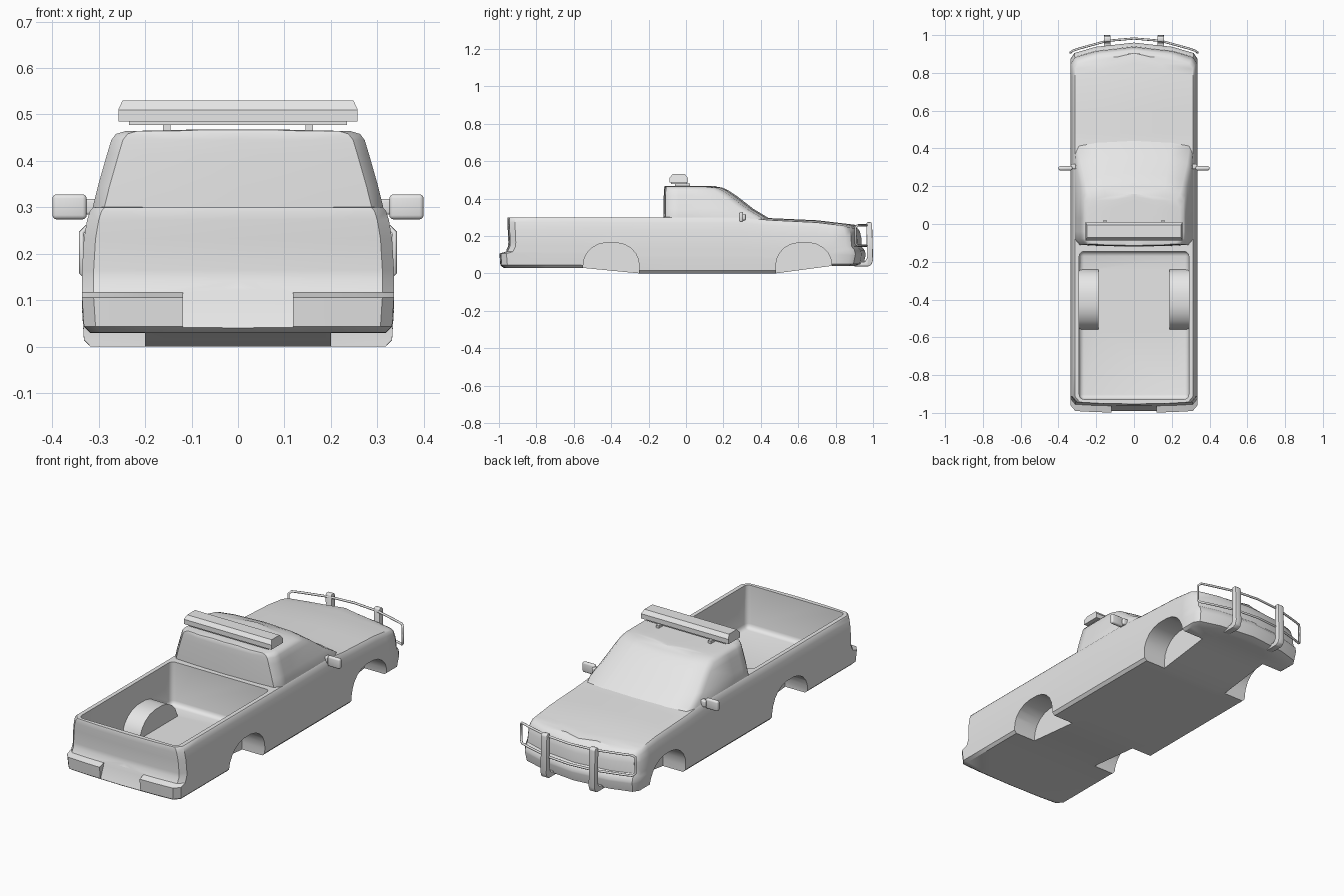
import bpy, bmesh
from math import radians

if "Cube" in bpy.data.objects:
    bpy.data.objects.remove(bpy.data.objects["Cube"])

GREY = (0.8, 0.8, 0.8, 1)
paint = bpy.data.materials.new("grey paint")
paint.use_nodes = True
paint.diffuse_color = GREY
paint.node_tree.nodes["Principled BSDF"].inputs["Base Color"].default_value = GREY


def interp(points, y):
    """Straight-line interpolation through (y, value) pairs."""
    if y <= points[0][0]:
        return points[0][1]
    for (a, u), (b, v) in zip(points, points[1:]):
        if y <= b:
            return u + (v - u) * (y - a) / (b - a)
    return points[-1][1]


def make(name, bm):
    bmesh.ops.remove_doubles(bm, verts=bm.verts, dist=0.0002)
    bmesh.ops.recalc_face_normals(bm, faces=bm.faces)
    mesh = bpy.data.meshes.new(name)
    bm.to_mesh(mesh)
    bm.free()
    mesh.materials.append(paint)
    ob = bpy.data.objects.new(name, mesh)
    bpy.context.collection.objects.link(ob)
    return ob


def activate(ob):
    bpy.ops.object.select_all(action='DESELECT')
    ob.select_set(True)
    bpy.context.view_layer.objects.active = ob


def smooth(ob, angle=35):
    activate(ob)
    bpy.ops.object.shade_smooth_by_angle(angle=radians(angle))


def apply(ob, kind, **settings):
    mod = ob.modifiers.new(kind.title(), kind)
    for key, value in settings.items():
        setattr(mod, key, value)
    activate(ob)
    bpy.ops.object.modifier_apply(modifier=mod.name)


def boolean(ob, tool, operation='DIFFERENCE'):
    apply(ob, 'BOOLEAN', operation=operation, solver='EXACT', object=tool)
    bpy.data.objects.remove(tool)


def shell(name, layers, mids, nose, height):
    """Stack of plan outlines, built as one half and mirrored."""
    bm = bmesh.new()
    rows = []
    for level, w, rear, front, xs in layers:
        a, b, c = nose
        plan = [(0, rear), (0.6 * w, rear + 0.004), (w - 0.025, rear + 0.01), (w, rear + 0.04)]
        plan += [(w, y) for y in mids]
        plan += [(w, front - a), (w - 0.02, front - b), (0.6 * w, front - c), (0, front)]
        rows.append([bm.verts.new((x * xs, y, height(level, y, xs))) for x, y in plan])
    for low, high in zip(rows, rows[1:]):
        for j in range(len(low) - 1):
            bm.faces.new((low[j], low[j + 1], high[j + 1], high[j]))
    bmesh.ops.remove_doubles(bm, verts=bm.verts, dist=0.0002)
    copy = bmesh.ops.duplicate(bm, geom=bm.verts[:] + bm.edges[:] + bm.faces[:])
    for v in copy["geom"]:
        if isinstance(v, bmesh.types.BMVert):
            v.co.x *= -1
    return make(name, bm)


def prism(name, profile, x0, x1):
    """A (y, z) profile extruded between two x positions."""
    bm = bmesh.new()
    ends = [[bm.verts.new((x, y, z)) for y, z in profile] for x in (x0, x1)]
    for end in ends:
        bm.faces.new(end)
    n = len(profile)
    for i in range(n):
        k = (i + 1) % n
        bm.faces.new((ends[0][i], ends[0][k], ends[1][k], ends[1][i]))
    return make(name, bm)


def box(name, x0, x1, y0, y1, z0, z1, bevel=0.0):
    ob = prism(name, [(y0, z0), (y1, z0), (y1, z1), (y0, z1)], x0, x1)
    if bevel:
        apply(ob, 'BEVEL', width=bevel, segments=3)
        smooth(ob)
    return ob


# Lower body: sills, fenders, hood and both bumpers
BOTTOM = [(-0.56, 0.03), (-0.25, 0), (0.48, 0), (0.78, 0.04)]
BELT = [(0.3, 0.3), (0.44, 0.285), (0.7, 0.272), (0.88, 0.25), (0.95, 0.24)]
CROWN = [(-0.12, 0), (0.3, 0.01), (0.9, 0.013)]


def body_height(t, y, xs):
    low, high = interp(BOTTOM, y), interp(BELT, y)
    rise = interp(CROWN, y) * (1 - xs * xs) if t > 0.5 else 0
    return low + t * (high - low) + rise


body_layers = [
    (0, 0.318, -0.975, 0.92, 0), (0, 0.318, -0.975, 0.92, 0.5),
    (0, 0.318, -0.975, 0.92, 1),
    (0.05, 0.332, -0.995, 0.95, 1),
    (0.28, 0.336, -1.0, 0.96, 1),
    (0.32, 0.336, -0.965, 0.96, 1),
    (0.42, 0.336, -0.952, 0.955, 1),
    (0.5, 0.336, -0.95, 0.94, 1),
    (0.75, 0.332, -0.953, 0.937, 1),
    (0.9, 0.325, -0.955, 0.93, 1),
    (0.97, 0.319, -0.955, 0.92, 1),
    (1, 0.312, -0.953, 0.905, 1),
    (1, 0.312, -0.953, 0.905, 0.5), (1, 0.312, -0.953, 0.905, 0)]
body_mids = [-0.75, -0.56, -0.4, -0.25, -0.12, 0.1, 0.3, 0.44, 0.48, 0.6, 0.7, 0.78]
body = shell("body", body_layers, body_mids, (0.085, 0.055, 0.022), body_height)

# Open cargo bed with rounded inner corners
bed = box("bed_cutter", -0.29, 0.29, -0.928, -0.145, 0.07, 0.45)
apply(bed, 'BEVEL', width=0.025, segments=3)
boolean(body, bed)

# Wheel housings in the bed, then the wheel arch pockets
HALF_ARCH = [(0.15, 0.04), (0.145, 0.075), (0.13, 0.108), (0.105, 0.135), (0.07, 0.155), (0.03, 0.164)]
ARCH = HALF_ARCH + [(-y, z) for y, z in reversed(HALF_ARCH)]


def arch(name, centre, side, inner, outer, scale, floor):
    profile = [(centre + 0.15 * scale, floor)]
    profile += [(centre + y * scale, z * scale) for y, z in ARCH]
    profile += [(centre - 0.15 * scale, floor)]
    return prism(name, profile, side * inner, side * outer)


for side in (-1, 1):
    boolean(body, arch("housing", -0.4, side, 0.188, 0.315, 1.08, 0.038), 'UNION')
for side in (-1, 1):
    for centre in (-0.4, 0.63):
        boolean(body, arch("arch_cutter", centre, side, 0.2, 0.42, 1, -0.06))

# Step recess in the rear bumper
boolean(body, prism("step_cutter", [(-1.03, 0.035), (-0.99, 0.04), (-0.963, 0.105),
                                    (-0.96, 0.125), (-1.03, 0.125)], -0.118, 0.118))
smooth(body)

# Cab with sloping windscreen
cab_layers = [
    (0.27, 0.31, -0.12, 0.47, 0), (0.27, 0.31, -0.12, 0.47, 1),
    (0.3, 0.313, -0.12, 0.435, 1),
    (0.345, 0.302, -0.12, 0.36, 1),
    (0.415, 0.282, -0.119, 0.27, 1),
    (0.445, 0.273, -0.118, 0.225, 1),
    (0.458, 0.263, -0.117, 0.195, 1),
    (0.464, 0.243, -0.115, 0.16, 1),
    (0.467, 0.243, -0.115, 0.16, 0.5), (0.468, 0.243, -0.115, 0.16, 0)]
cab = shell("cab", cab_layers, [-0.04, 0.03], (0.075, 0.035, 0.012), lambda z, y, xs: z)
smooth(cab, 40)

# Roof light bar on its base and feet
bar = prism("light_bar", [(-0.088, 0.485), (-0.088, 0.51), (-0.072, 0.53),
                          (-0.006, 0.53), (0.01, 0.51), (0.01, 0.485)], -0.258, 0.258)
for v in bar.data.vertices:
    if v.co.z > 0.52:
        v.co.x *= 0.965
box("light_bar_base", -0.235, 0.235, -0.08, 0.002, 0.477, 0.487)

for side, label in ((1, "left"), (-1, "right")):
    box(label + "_light_bar_foot", side * 0.145, side * 0.162, -0.06, 0.022, 0.46, 0.48)

    # Door mirrors
    box(label + "_mirror", side * 0.326, side * 0.4, 0.284, 0.306, 0.274, 0.328, 0.009)
    box(label + "_mirror_arm", side * 0.285, side * 0.335, 0.29, 0.318, 0.284, 0.318, 0.006)

    # Upright of the front guard, hooked under the bumper
    post = prism(label + "_guard_post", [
        (0.9, 0.037), (0.975, 0.037), (0.992, 0.047), (1.0, 0.07), (0.995, 0.265), (0.988, 0.274),
        (0.968, 0.274), (0.964, 0.265), (0.968, 0.08), (0.955, 0.062), (0.9, 0.06)],
        side * 0.124, side * 0.16)
    apply(post, 'BEVEL', width=0.004, segments=2, limit_method='ANGLE')
    smooth(post)

# Tubular guard loop wrapped around the nose
half = [(0.325, 0.917), (0.28, 0.932), (0.14, 0.97), (0, 0.982)]
across = half + [(-x, y) for x, y in reversed(half[:-1])]
path = [(x, y, 0.257) for x, y in across]
path += [(-0.337, 0.907, 0.245), (-0.337, 0.907, 0.16)]
path += [(x, y, 0.148) for x, y in reversed(across)]
path += [(0.337, 0.907, 0.16), (0.337, 0.907, 0.245)]
curve = bpy.data.curves.new("guard_loop", 'CURVE')
curve.dimensions = '3D'
curve.bevel_depth = 0.006
curve.bevel_resolution = 2
spline = curve.splines.new('POLY')
spline.points.add(len(path) - 1)
for point, co in zip(spline.points, path):
    point.co = (*co, 1)
spline.use_cyclic_u = True
spline.use_smooth = True
curve.materials.append(paint)
loop = bpy.data.objects.new("guard_loop", curve)
bpy.context.collection.objects.link(loop)
